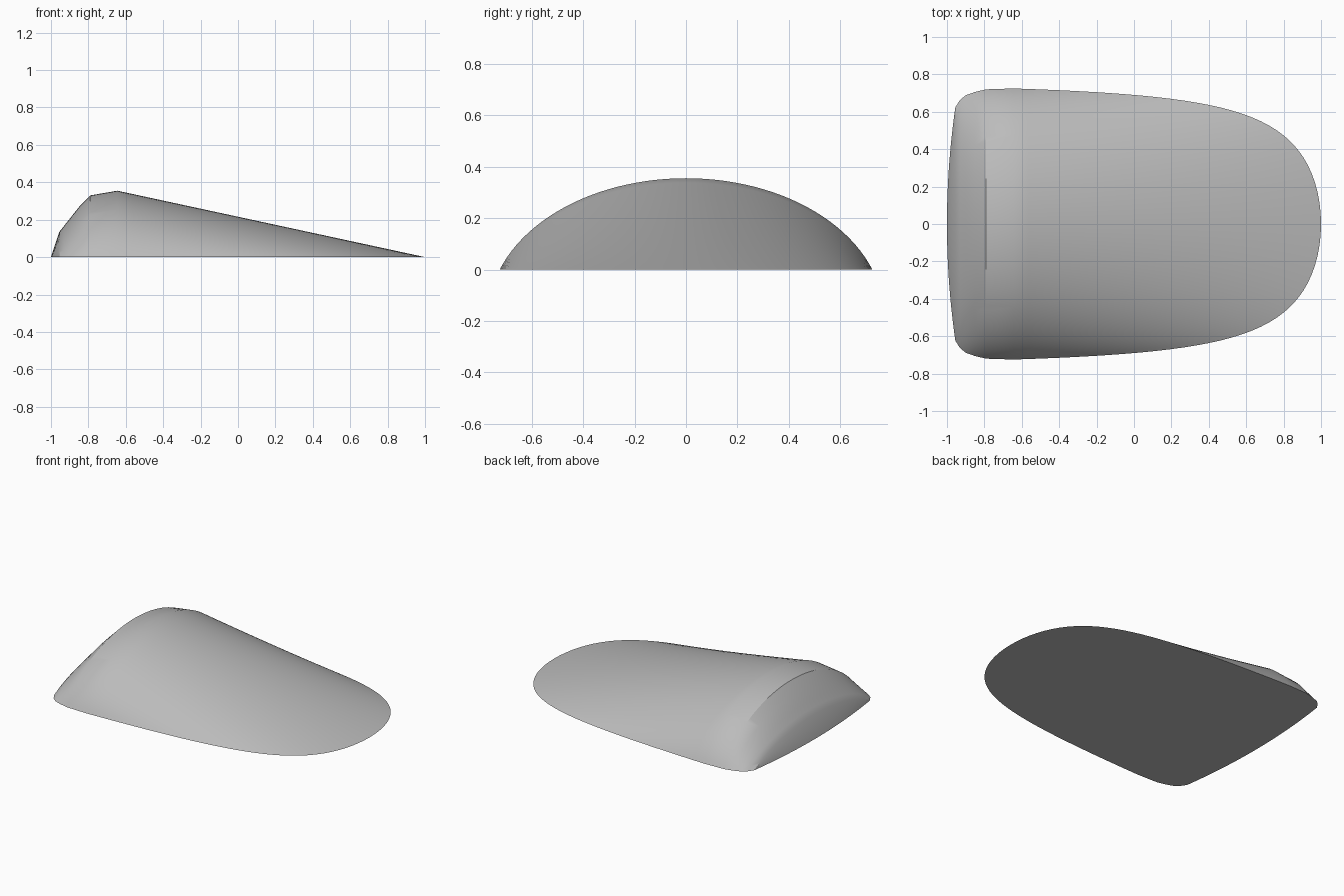
import bpy, bmesh
from math import sin, cos, asin, sqrt, pi, radians

cube = bpy.data.objects.get("Cube")
if cube:
    bpy.data.objects.remove(cube, do_unlink=True)

HALF_SPAN = 0.77   # half width of the full ellipse behind each section
SEGMENTS = 48


def arch(x, height, width):
    """Part of an ellipse standing on the ground, as a row of points."""
    limit = asin(min(1, width / HALF_SPAN))
    rise = height / (1 - cos(limit))
    points = []
    for i in range(SEGMENTS + 1):
        angle = limit * (2 * i / SEGMENTS - 1)
        points.append((x, HALF_SPAN * sin(angle), rise * (cos(angle) - cos(limit))))
    return points


# Rounded rear: ground edge of the sloping end face, then rising arches
lip = arch(-0.955, 0.135, 0.625)
rows = [[(-1 + 0.045 * (y / 0.625) ** 2, y, 0) for x, y, z in lip], lip]
for x, height, width in ((-0.93, 0.167, 0.663), (-0.9, 0.205, 0.688),
                         (-0.85, 0.268, 0.706), (-0.79, 0.33, 0.72)):
    rows.append(arch(x, height, width))

# Long wedge: the arch flattens evenly toward the thin tip
STEPS = 32
for i in range(STEPS):
    x = -0.645 + 1.645 * sin(i / STEPS * pi / 2)
    height = 0.2158 * (1 - x)
    rise = 0.388 - 0.23 * x
    width = HALF_SPAN * sqrt(1 - (1 - height / rise) ** 2)
    rows.append(arch(x, height, width))
rows.append([(1, 0, 0)] * (SEGMENTS + 1))

# Skin the rows, weld the corners and tip, close the flat underside
bm = bmesh.new()
grid = [[bm.verts.new(p) for p in row] for row in rows]
for a, b in zip(grid, grid[1:]):
    for i in range(SEGMENTS):
        bm.faces.new((a[i], b[i], b[i + 1], a[i + 1]))
bmesh.ops.remove_doubles(bm, verts=bm.verts, dist=0.0001)
rim = [e for e in bm.edges if e.is_boundary]
bmesh.ops.holes_fill(bm, edges=rim, sides=0)
bmesh.ops.recalc_face_normals(bm, faces=bm.faces)

mesh = bpy.data.meshes.new("wedge_shell")
bm.to_mesh(mesh)
bm.free()
shell = bpy.data.objects.new("wedge_shell", mesh)
bpy.context.collection.objects.link(shell)

# Plain grey
grey = bpy.data.materials.new("light_grey")
grey.use_nodes = True
colour = (0.5, 0.5, 0.5, 1)
grey.diffuse_color = colour
grey.node_tree.nodes["Principled BSDF"].inputs["Base Color"].default_value = colour
mesh.materials.append(grey)

bpy.context.view_layer.objects.active = shell
shell.select_set(True)
bpy.ops.object.shade_smooth_by_angle(angle=radians(30))
